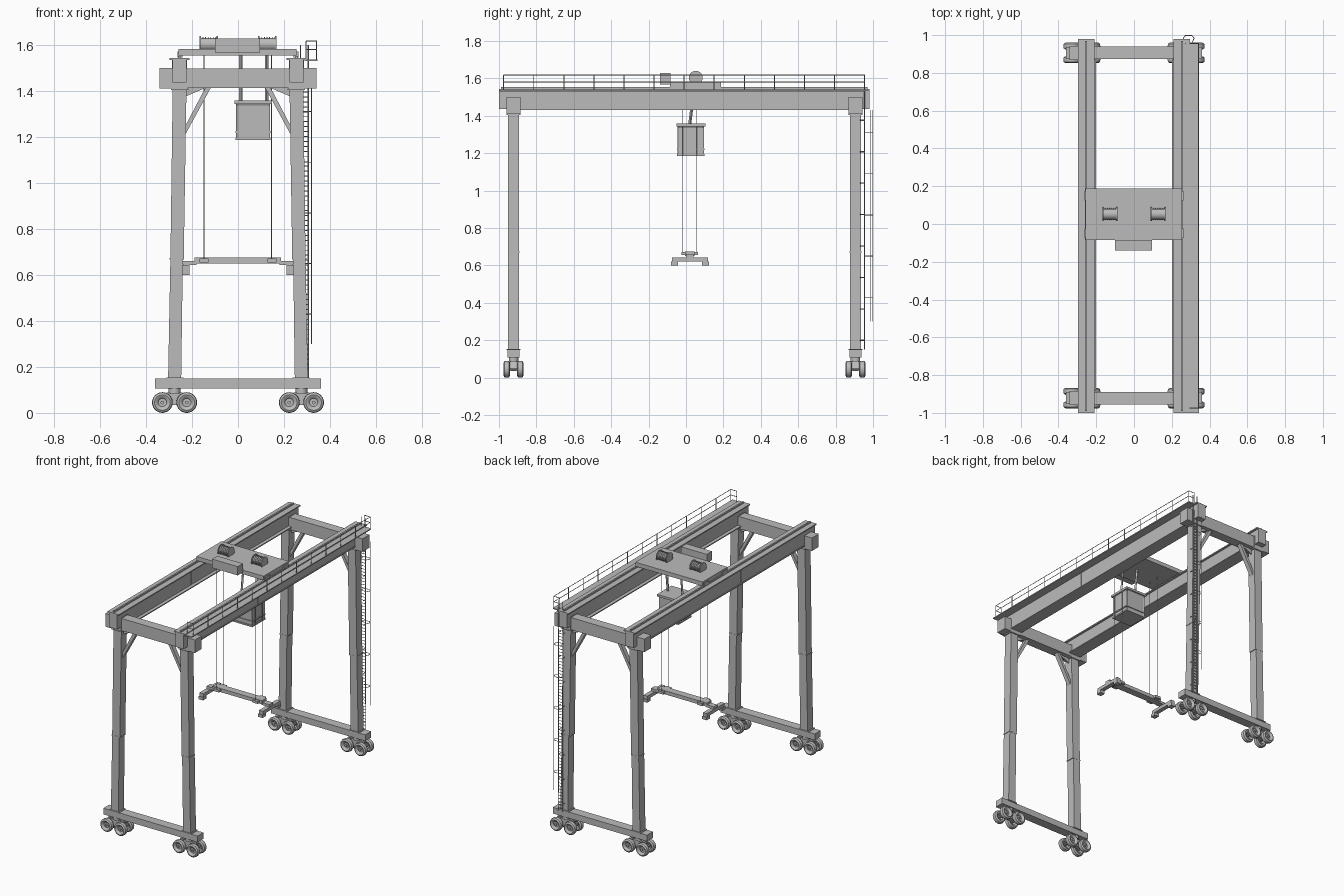
import bpy, bmesh, math
from mathutils import Vector

if "Cube" in bpy.data.objects:
    bpy.data.objects.remove(bpy.data.objects["Cube"])

steel = bpy.data.materials.new("grey_steel")
steel.diffuse_color = (0.5, 0.5, 0.5, 1)
steel.use_nodes = True
steel.node_tree.nodes["Principled BSDF"].inputs["Base Color"].default_value = steel.diffuse_color


class Part:
    """Collects simple solids in one mesh and turns them into a named object."""

    def __init__(self, name):
        self.name, self.bm = name, bmesh.new()

    def hull(self, low, high):
        a = [self.bm.verts.new(p) for p in low]
        b = [self.bm.verts.new(p) for p in high]
        n = len(a)
        self.bm.faces.new(a[::-1])
        self.bm.faces.new(b)
        for i in range(n):
            j = (i + 1) % n
            self.bm.faces.new((a[i], a[j], b[j], b[i]))

    def taper(self, x0, x1, X0, X1, y0, y1, z0, z1):
        self.hull([(x0, y0, z0), (x1, y0, z0), (x1, y1, z0), (x0, y1, z0)],
                  [(X0, y0, z1), (X1, y0, z1), (X1, y1, z1), (X0, y1, z1)])

    def box(self, x0, x1, y0, y1, z0, z1):
        x0, x1 = min(x0, x1), max(x0, x1)
        self.taper(x0, x1, x0, x1, y0, y1, z0, z1)

    def rod(self, a, b, r, n=6):
        a, b = Vector(a), Vector(b)
        d = (b - a).normalized()
        u = d.orthogonal().normalized()
        v = d.cross(u)
        ring = [(u * math.cos(t) + v * math.sin(t)) * r
                for t in (2 * math.pi * (i + .5) / n for i in range(n))]
        self.hull([a + p for p in ring], [b + p for p in ring])

    def lathe(self, c, axis, profile, n=24):
        """Revolve (offset, radius) points about the x or y axis through c."""
        rings = []
        for o, r in profile:
            ring = []
            for i in range(n):
                t = 2 * math.pi * i / n
                p, q = r * math.cos(t), r * math.sin(t)
                d = (o, p, q) if axis == 'x' else (p, o, q)
                ring.append(self.bm.verts.new(Vector(c) + Vector(d)))
            rings.append(ring)
        for a, b in zip(rings, rings[1:]):
            for i in range(n):
                j = (i + 1) % n
                self.bm.faces.new((a[i], a[j], b[j], b[i]))
        self.bm.faces.new(rings[0])
        self.bm.faces.new(rings[-1])

    def done(self, smooth=False):
        bmesh.ops.recalc_face_normals(self.bm, faces=self.bm.faces)
        me = bpy.data.meshes.new(self.name)
        self.bm.to_mesh(me)
        self.bm.free()
        me.materials.append(steel)
        ob = bpy.data.objects.new(self.name, me)
        bpy.context.collection.objects.link(ob)
        if smooth:
            bpy.ops.object.select_all(action='DESELECT')
            ob.select_set(True)
            bpy.context.view_layer.objects.active = ob
            bpy.ops.object.shade_smooth_by_angle(angle=math.radians(35))


ENDS = (("front", -0.922), ("back", 0.906))

for end, y in ENDS:
    # Sill beam joining the two legs
    p = Part(end + "_sill_beam")
    p.box(-.36, .36, y - .032, y + .032, .107, .15)
    p.done()

    # Upper cross beam with boxed ends
    p = Part(end + "_cross_beam")
    p.box(-.22, .22, y - .033, y + .033, 1.413, 1.497)
    for s in (-1, 1):
        p.box(s * .22, s * .342, y - .037, y + .037, 1.41, 1.5)
    p.done()

    legs, braces = Part(end + "_legs"), Part(end + "_knee_braces")
    bogies, wheels = Part(end + "_bogies"), Part(end + "_wheels")
    for s in (-1, 1):
        # Leaning legs in two bolted sections
        for z0, z1, a, b, A, B in ((.15, .67, .247, .304, .24, .294),
                                   (.67, 1.413, .236, .294, .224, .284)):
            lo, hi = sorted((s * a, s * b)), sorted((s * A, s * B))
            legs.taper(*lo, *hi, y - .03, y + .03, z0, z1)
        for z, c, w in ((.147, .275, .037), (.667, .266, .031), (1.404, .254, .038)):
            legs.box(s * (c - w), s * (c + w), y - w, y + w, z, z + .007)
        # Diagonal braces under the cross beam, with a small gusset
        braces.hull([(s * x, y - .015, z) for x, z in
                     ((.118, 1.414), (.142, 1.414), (.236, 1.235), (.236, 1.198))],
                    [(s * x, y + .015, z) for x, z in
                     ((.118, 1.414), (.142, 1.414), (.236, 1.235), (.236, 1.198))])
        braces.hull([(s * x, y - .004, z) for x, z in
                     ((.14, 1.414), (.23, 1.414), (.23, 1.375))],
                    [(s * x, y + .004, z) for x, z in
                     ((.14, 1.414), (.23, 1.414), (.23, 1.375))])
        # Pivoting bogie with twin tyres on two axles
        c = s * .276
        bogies.rod((c, y, .085), (c, y, .108), .026, 16)
        for k in (-1, 1):
            bogies.taper(min(c, c + k * .055), max(c, c + k * .055),
                         *sorted((c, c + k * .035)), y - .015, y + .015, .035, .088)
            ax = c + k * .053
            bogies.rod((ax, y - .05, .045), (ax, y + .05, .045), .008, 10)
            for j in (-1, 1):
                wheels.lathe((ax, y + j * .036, .045), 'y',
                             [(j * o, r) for o, r in
                              ((.004, .016), (-.014, .022), (-.018, .034), (-.012, .043),
                               (0, .045), (.012, .043), (.018, .034), (.014, .024), (.006, .018))])
    legs.done()
    braces.done()
    bogies.done(True)
    wheels.done(True)

# Long box girders with flanges, runway rails and splice plates
for side, s in (("left", -1), ("right", 1)):
    p = Part(side + "_girder")
    p.box(s * .223, s * .285, -1, .98, 1.437, 1.535)
    p.box(s * .21, s * .297, -1, .98, 1.535, 1.543)
    p.box(s * .2, s * .29, -.885, .87, 1.43, 1.437)
    for y in (-.19, .51):
        p.box(s * .221, s * .287, y - .002, y + .002, 1.437, 1.535)
    p.done()
    p = Part(side + "_trolley_rail")
    p.box(s * .25, s * .26, -.99, .97, 1.543, 1.553)
    p.done()

# Walkway along the right girder
p = Part("walkway")
p.box(.29, .345, -1, .96, 1.531, 1.538)
p.done()

# Walkway railing
p = Part("walkway_railing")
N = 12
for i in range(N + 1):
    y = -.975 + 1.93 * i / N
    p.rod((.341, y, 1.535), (.341, y, 1.618), .0025, 4)
for z in (1.58, 1.618):
    p.rod((.341, -.977, z), (.341, .957, z), .0025, 4)
    p.rod((.295, -.975, z), (.341, -.975, z), .0025, 4)
    p.rod((.295, .955, z), (.341, .955, z), .0025, 4)
for y in (-.975, .955):
    p.rod((.295, y, 1.535), (.295, y, 1.618), .0025, 4)
p.done()

# Access ladder on the back right leg, with guard bars
p = Part("ladder")
for x in (.272, .306):
    p.rod((x, .955, .15), (x, .955, 1.6), .003, 4)
for i in range(58):
    z = .17 + i * .0215
    p.rod((.272, .955, z), (.306, .955, z), .002, 4)
for i in range(8):
    z = .2 + i * .168
    for x in (.272, .306):
        p.rod((x, .93, z), (x, .955, z), .003, 4)
p.done()
p = Part("ladder_guard")
guard = [(.306, .957), (.319, .985), (.306, .998), (.272, .998), (.262, .985), (.272, .957)]
for x, y in guard[1:-1:2]:
    p.rod((x, y, .3), (x, y, 1.43), .002, 4)
for z in (.43, .65, .87, 1.09, 1.31):
    for (x, y), (X, Y) in zip(guard, guard[1:]):
        p.rod((x, y, z), (X, Y, z), .002, 4)
p.done()

# Trolley deck, winch drums and machinery box
p = Part("trolley_deck")
p.box(-.258, .255, -.085, .188, 1.555, 1.583)
for s in (-1, 1):
    for y in (-.05, .15):
        p.box(s * .242, s * .263, y - .025, y + .025, 1.545, 1.572)
p.done()
p = Part("machinery_box")
p.box(-.1, .096, -.14, -.084, 1.567, 1.628)
p.done()
p = Part("winch_drums")
for s in (-1, 1):
    profile = [(-.04, .037), (-.034, .037)]
    for i in range(6):
        o = -.034 + i * .0113
        profile += [(o, .028), (o + .008, .028), (o + .008, .032), (o + .0113, .032)]
    profile += [(.034, .037), (.04, .037)]
    p.lathe((s * .128, .052, 1.603), 'x', profile, 20)
p.done(True)

# Operator cab: body, overhanging roof, sill band and inset windows
p = Part("operator_cab")
p.box(-.008, .14, -.045, .096, 1.188, 1.343)
faces = [f for f in p.bm.faces if abs(f.normal.z) < .5]
p.bm.normal_update()
walls = [f for f in p.bm.faces if abs(f.normal.z) < .5]
bmesh.ops.inset_individual(p.bm, faces=walls, thickness=.01, depth=-.004)
p.box(-.016, .148, -.052, .104, 1.343, 1.358)
p.box(-.01, .142, -.047, .098, 1.218, 1.226)
p.box(-.01, .142, -.047, .098, 1.186, 1.196)
p.done()
p = Part("cab_hangers")
for x in (.012, .125):
    p.rod((x, .02, 1.355), (x, .045, 1.56), .008, 4)
p.done()

# Hoist ropes
p = Part("hoist_ropes")
for x in (-.148, .146):
    for y in (-.018, .058):
        p.rod((x, y, .66), (x, y, 1.56), .002, 4)
p.done()

# Load spreader with end bars and corner locks
p = Part("spreader")
p.box(-.19, .187, -.005, .045, .65, .675)
for s in (-1, 1):
    p.box(s * .128, s * .168, -.025, .064, .655, .672)
    p.box(s * .18, s * .24, .0, .04, .643, .66)
    p.box(s * .212, s * .242, -.075, .118, .62, .643)
    for y in (-.062, .104):
        p.box(s * .21, s * .244, y - .019, y + .019, .6, .62)
p.done()
